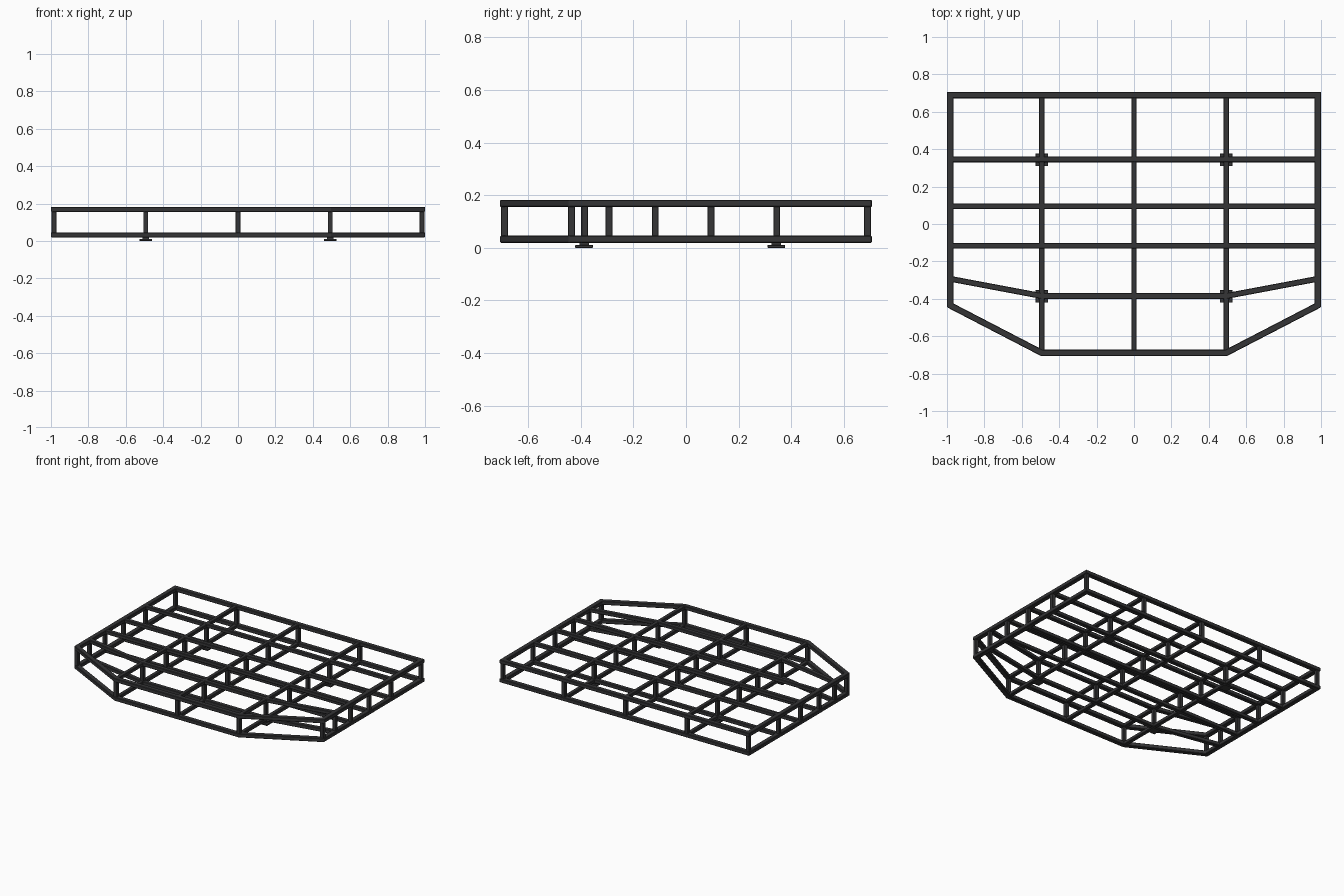
import bpy, bmesh
from mathutils import Vector

if "Cube" in bpy.data.objects:
    bpy.data.objects.remove(bpy.data.objects["Cube"])

steel = bpy.data.materials.new("dark_steel")
steel.diffuse_color = (0.035, 0.035, 0.037, 1)
steel.use_nodes = True
steel.node_tree.nodes["Principled BSDF"].inputs["Base Color"].default_value = steel.diffuse_color


def finish(bm, name, bevel=0.003):
    bmesh.ops.recalc_face_normals(bm, faces=bm.faces)
    me = bpy.data.meshes.new(name)
    bm.to_mesh(me)
    bm.free()
    me.materials.append(steel)
    ob = bpy.data.objects.new(name, me)
    bpy.context.collection.objects.link(ob)
    if bevel:
        mod = ob.modifiers.new("edge_round", 'BEVEL')
        mod.width = bevel
        mod.segments = 1
    return ob


def rail(name, path, w, z0, z1, closed=False):
    """Rectangular tube along a flat path, with mitred corners."""
    pts = [Vector(p) for p in path]
    n = len(pts)
    bm = bmesh.new()
    rings = []
    for i, p in enumerate(pts):
        a = p - pts[i - 1] if closed or i > 0 else pts[1] - p
        b = pts[(i + 1) % n] - p if closed or i < n - 1 else a
        a, b = a.normalized(), b.normalized()
        na, nb = Vector((-a.y, a.x)), Vector((-b.y, b.x))
        m = (na + nb).normalized()
        off = m * (w / 2 / m.dot(na))
        rings.append([bm.verts.new((q.x, q.y, z)) for q, z in
                      ((p + off, z0), (p - off, z0), (p - off, z1), (p + off, z1))])
    for i in range(n if closed else n - 1):
        r, s = rings[i], rings[(i + 1) % n]
        for k in range(4):
            bm.faces.new((r[k], r[(k + 1) % 4], s[(k + 1) % 4], s[k]))
    if not closed:
        bm.faces.new(rings[0])
        bm.faces.new(rings[-1])
    return finish(bm, name)


def block(name, x, y, w, z0, z1, bevel=0.002):
    bm = bmesh.new()
    bmesh.ops.create_cube(bm, size=1)
    for v in bm.verts:
        v.co = (x + v.co.x * w, y + v.co.y * w, (z0 + z1) / 2 + v.co.z * (z1 - z0))
    return finish(bm, name, bevel)


X, Y, XI = 0.983, 0.689, 0.493        # side, end and inner rail centres
CH, BEND, BEND_OUT = -0.435, -0.385, -0.293
CROSS = (0.345, 0.095, -0.117)
W = 0.032

# Upper and lower grid frames
for level, z0, z1 in (("lower", 0.019, 0.046), ("upper", 0.155, 0.182)):
    outline = [(X, Y), (-X, Y), (-X, CH), (-XI, -Y), (XI, -Y), (X, CH)]
    rail(level + "_outer_frame", outline, W + 0.002, z0, z1, True)
    e = 0.0007
    for i, y in enumerate(CROSS):
        rail(f"{level}_cross_rail_{i}", [(-X, y), (X, y)], 0.030, z0 + e, z1 - e)
    rail(level + "_bent_cross_rail",
         [(-X, BEND_OUT), (-XI, BEND), (XI, BEND), (X, BEND_OUT)],
         0.031, z0 + e, z1 - e)
    for i, x in enumerate((-XI, 0, XI)):
        rail(f"{level}_long_rail_{i}", [(x, -Y), (x, Y)], 0.028, z0 + 2 * e, z1 - 2 * e)

# Upright posts at every joint
nodes = [(s * X, y) for s in (-1, 1) for y in (Y, *CROSS, BEND_OUT, CH)]
nodes += [(x, y) for x in (-XI, 0, XI) for y in (Y, *CROSS, BEND, -Y)]
for i, (x, y) in enumerate(nodes):
    block(f"post_{i}", x, y, 0.026, 0.035, 0.165)

# Four feet: square pad with a short neck
for i, (x, y) in enumerate((sx * XI, y) for sx in (-1, 1) for y in (CROSS[0], BEND)):
    block(f"foot_pad_{i}", x, y - 0.002, 0.068, 0.0, 0.011)
    block(f"foot_neck_{i}", x, y - 0.002, 0.036, 0.009, 0.025, 0)
